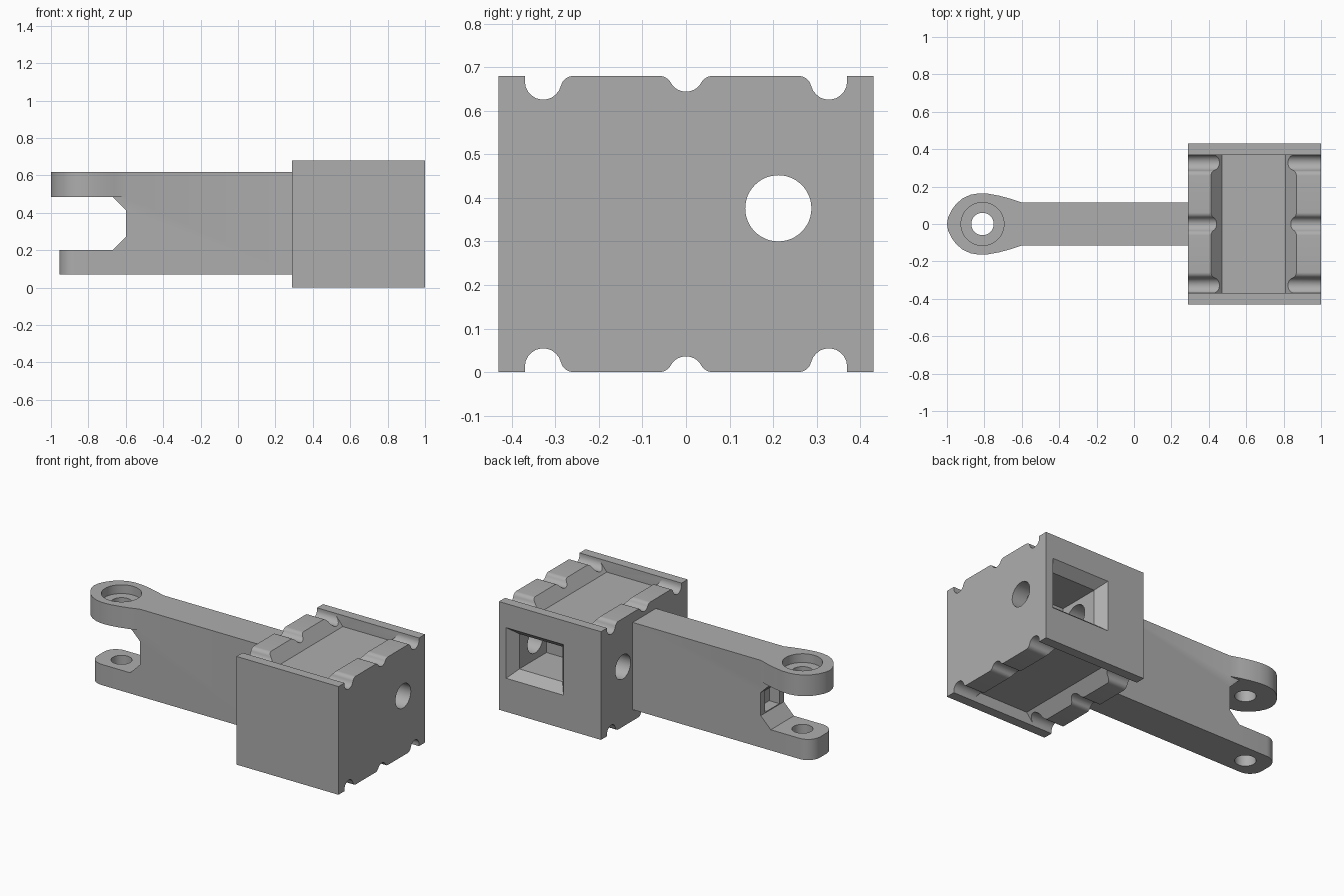
import bpy, bmesh
from math import sin, cos, pi, sqrt, atan2, radians

default = bpy.data.objects.get("Cube")
if default:
    bpy.data.objects.remove(default, do_unlink=True)

grey = bpy.data.materials.new("plain grey")
grey.use_nodes = True
colour = (0.42, 0.42, 0.42, 1)
grey.diffuse_color = colour
grey.node_tree.nodes["Principled BSDF"].inputs["Base Color"].default_value = colour


def add_object(name, bm):
    bmesh.ops.recalc_face_normals(bm, faces=bm.faces)
    mesh = bpy.data.meshes.new(name)
    bm.to_mesh(mesh)
    bm.free()
    mesh.materials.append(grey)
    obj = bpy.data.objects.new(name, mesh)
    bpy.context.collection.objects.link(obj)
    return obj


def prism(name, points, axis, lo, hi):
    """Extrude a flat outline along the x, y or z axis."""
    place = {"x": lambda a, b, h: (h, a, b),
             "y": lambda a, b, h: (a, h, b),
             "z": lambda a, b, h: (a, b, h)}[axis]
    bm = bmesh.new()
    rings = [[bm.verts.new(place(a, b, h)) for a, b in points] for h in (lo, hi)]
    for ring in rings:
        bm.faces.new(ring)
    n = len(points)
    for i in range(n):
        j = (i + 1) % n
        bm.faces.new((rings[0][i], rings[0][j], rings[1][j], rings[1][i]))
    return add_object(name, bm)


def circle(x, y, r, n=48):
    return [(x + r * cos(2 * pi * i / n), y + r * sin(2 * pi * i / n)) for i in range(n)]


def rect(x0, x1, y0, y1):
    return [(x0, y0), (x1, y0), (x1, y1), (x0, y1)]


def combine(target, tool, operation="DIFFERENCE"):
    mod = target.modifiers.new("combine", "BOOLEAN")
    mod.operation, mod.solver, mod.object = operation, "EXACT", tool
    bpy.context.view_layer.objects.active = target
    bpy.ops.object.modifier_apply(modifier=mod.name)
    bpy.data.objects.remove(tool, do_unlink=True)


def finish(obj):
    bpy.ops.object.select_all(action="DESELECT")
    obj.select_set(True)
    bpy.context.view_layer.objects.active = obj
    bpy.ops.object.shade_smooth_by_angle(angle=radians(30))


def arc(cy, cd, r, start, end, n=10):
    return [(cy + r * cos(start + (end - start) * i / n),
             cd + r * sin(start + (end - start) * i / n)) for i in range(n + 1)]


def groove_half(cy, cd, r, start, fillet=0.03):
    """Round groove running into a soft lip, as (y, depth) pairs."""
    dd = fillet - cd
    dy = sqrt((r + fillet) ** 2 - dd ** 2)
    meet = atan2(dd, -dy)
    pts = arc(cy, cd, r, start, meet)
    return pts + arc(cy - dy, fillet, fillet, meet - pi, -pi / 2, 8)[1:]


# Block: grooved section, mirrored left-right and top-bottom
HEIGHT, HALF = 0.68, 0.43
outer = [(HALF, 0), (0.37, 0)] + groove_half(0.328, 0.0125, 0.042, 0)
middle = [(-y, d) for y, d in reversed(groove_half(0, -0.004, 0.04, pi / 2))]
half = outer + middle
edge = half + [(-y, d) for y, d in reversed(half[:-1])]
section = [(y, HEIGHT - d) for y, d in edge] + [(y, d) for y, d in reversed(edge)]
block = prism("socket_block", section, "x", 0.29, 1.0)

# Sloped troughs across the top and bottom
trough = [(0.395, -0.02), (0.47, 0.07), (0.81, 0.07), (0.885, -0.02)]
combine(block, prism("cutter", trough, "y", -0.37, 0.37))
combine(block, prism("cutter", [(x, HEIGHT - z) for x, z in trough], "y", -0.37, 0.37))

# Funnel-shaped window in the back, with a square pocket behind it
bm = bmesh.new()
rings = []
for y, inset in ((0.431, 0), (0.37, 0.05), (0.1, 0.05)):
    corners = rect(0.55 + inset, 0.95 - inset, 0.21 + inset, 0.53 - inset)
    rings.append([bm.verts.new((x, y, z)) for x, z in corners])
bm.faces.new(rings[0])
bm.faces.new(rings[-1])
for a, b in zip(rings, rings[1:]):
    for i in range(4):
        j = (i + 1) % 4
        bm.faces.new((a[i], a[j], b[j], b[i]))
combine(block, add_object("cutter", bm))

# Pin hole along the block
combine(block, prism("cutter", circle(0.212, 0.376, 0.076), "x", 0.2, 1.1))
finish(block)

# Arm with a chamfered fork mouth
LOW, TOP, WIDE = 0.07, 0.618, 0.115
side = [(0.3, LOW), (0.3, TOP), (-0.67, TOP), (-0.67, 0.485), (-0.6, 0.415),
        (-0.6, 0.27), (-0.67, 0.2), (-0.67, LOW)]
arm = prism("fork_arm", side, "y", -WIDE, WIDE)

# Upper prong: teardrop outline
tear = [(-0.6, WIDE), (-0.66, 0.135), (-0.72, 0.151), (-0.78, 0.162), (-0.83, 0.164),
        (-0.875, 0.156), (-0.915, 0.138), (-0.95, 0.108), (-0.975, 0.075), (-0.993, 0.038)]
tear = tear + [(-1, 0)] + [(x, -y) for x, y in reversed(tear)]
combine(arm, prism("upper_prong", tear, "z", 0.485, TOP), "UNION")

# Lower prong: rounded tip
R = 0.085
tip = [(-0.61, WIDE)] + arc(-0.955 + R, WIDE - R, R, pi / 2, pi)
tip += [(x, -y) for x, y in reversed(tip)]
combine(arm, prism("lower_prong", tip, "z", LOW, 0.2), "UNION")

# Pin hole, counterbore and small square recess in the fork mouth
combine(arm, prism("cutter", circle(-0.81, 0, 0.06), "z", 0, 0.7))
combine(arm, prism("cutter", circle(-0.81, 0, 0.115), "z", TOP - 0.055, 0.7))
combine(arm, prism("cutter", rect(-0.07, 0.07, 0.275, 0.41), "x", -0.65, -0.53))
finish(arm)
